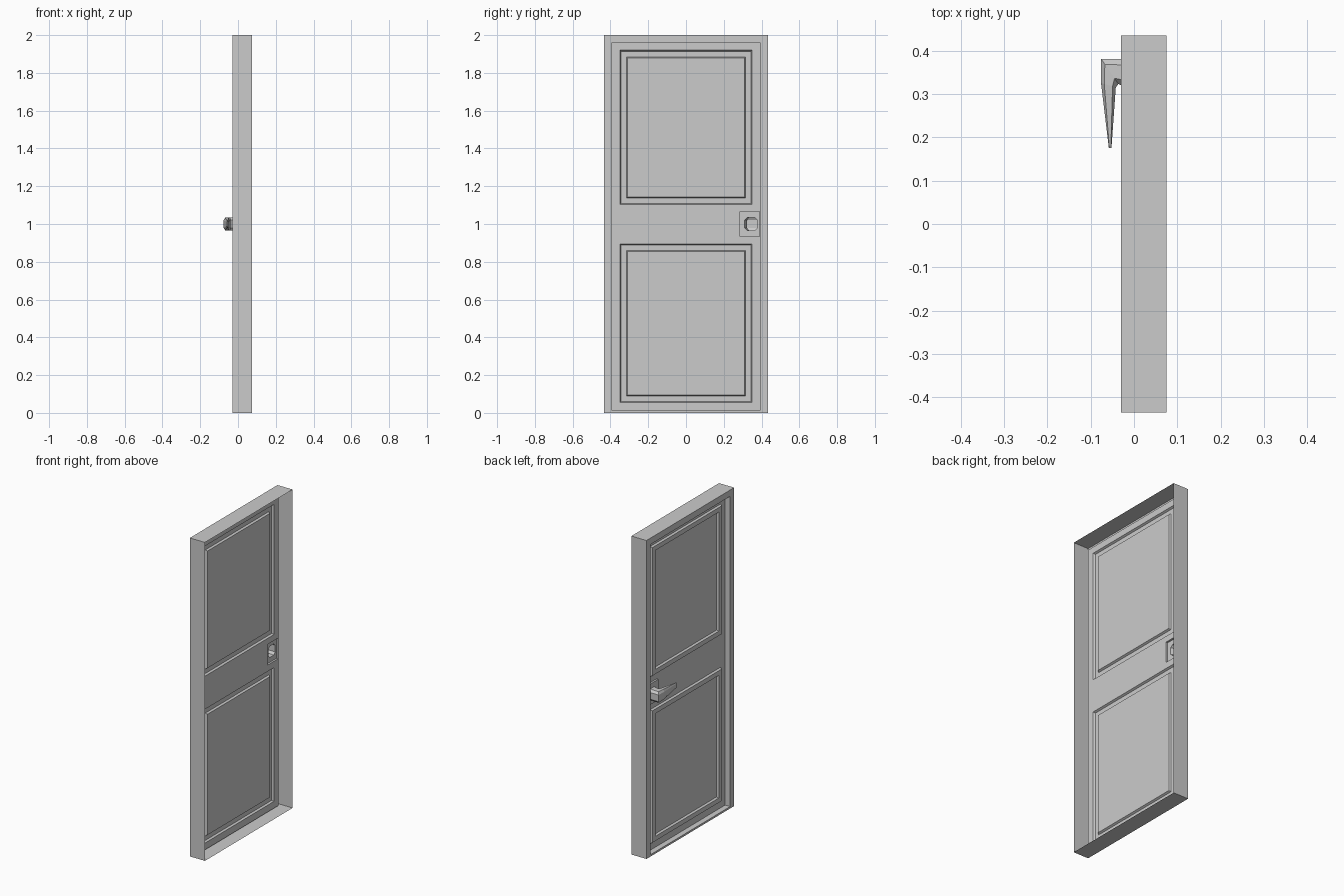
import bpy, bmesh

if "Cube" in bpy.data.objects:
    bpy.data.objects.remove(bpy.data.objects["Cube"])

DOOR_X = 0.005   # plane of the door leaf
RIDGE = 0.012    # moulding height


def finish(name, bm):
    bmesh.ops.remove_doubles(bm, verts=bm.verts, dist=0.0001)
    mesh = bpy.data.meshes.new(name)
    bm.to_mesh(mesh)
    bm.free()
    obj = bpy.data.objects.new(name, mesh)
    bpy.context.collection.objects.link(obj)
    return obj


def loft(name, loops, cap=False):
    """Skin a sequence of closed loops, all with equal point counts."""
    bm = bmesh.new()
    rings = [[bm.verts.new(p) for p in loop] for loop in loops]
    n = len(rings[0])
    for a, b in zip(rings, rings[1:]):
        for i in range(n):
            j = (i + 1) % n
            bm.faces.new((a[i], b[i], b[j], a[j]))
    if cap:
        bm.faces.new(rings[-1][::-1])
    return finish(name, bm)


def rect(x, y0, y1, z0, z1, inset=0.0, repeat=1):
    y0, y1, z0, z1 = y0 + inset, y1 - inset, z0 + inset, z1 - inset
    corners = [(x, y0, z0), (x, y1, z0), (x, y1, z1), (x, y0, z1)]
    return [c for c in corners for _ in range(repeat)]


def octagon(inner, outer, h, f=0.22, b=0.6, zc=1.0):
    """Chamfered section standing on the plan line inner-outer."""
    shape = [(0, -b), (f, -1), (1 - f, -1), (1, -b),
             (1, b), (1 - f, 1), (f, 1), (0, b)]
    return [(inner[0] + (outer[0] - inner[0]) * t,
             inner[1] + (outer[1] - inner[1]) * t, zc + h * s) for t, s in shape]


# Frame: thin casing, open towards the wall side
outer = (-0.435, 0.435, 0.0, 2.0)
opening = (-0.395, 0.395, 0.012, 1.96)
loft("door_frame", [rect(0.075, *outer), rect(-0.03, *outer),
                    rect(-0.03, *opening), rect(DOOR_X, *opening)])

# Door leaf: flat sheet with openings for panels and lock plate
panels = {"lower_panel": (-0.35, 0.35, 0.055, 0.895),
          "upper_panel": (-0.35, 0.35, 1.103, 1.92)}
plate = (0.285, 0.39, 0.935, 1.065)
holes = list(panels.values()) + [plate]
ys = sorted({v for r in holes + [opening] for v in r[:2]})
zs = sorted({v for r in holes + [opening] for v in r[2:]})
bm = bmesh.new()
for y0, y1 in zip(ys, ys[1:]):
    for z0, z1 in zip(zs, zs[1:]):
        if not any(r[0] <= y0 and y1 <= r[1] and r[2] <= z0 and z1 <= r[3] for r in holes):
            bm.faces.new([bm.verts.new(p) for p in rect(DOOR_X, y0, y1, z0, z1)[::-1]])
finish("door_leaf", bm)

# Panels with raised moulding borders
for name, r in panels.items():
    loft(name, [rect(DOOR_X, *r), rect(DOOR_X - RIDGE, *r, inset=0.006),
                rect(DOOR_X - RIDGE, *r, inset=0.035),
                rect(DOOR_X, *r, inset=0.041)], cap=True)

# Lock plate, pierced where the hollow handle starts
px = DOOR_X - 0.012
root = octagon((px, 0.311), (px, 0.378), 0.035)
loft("handle_plate", [rect(DOOR_X, *plate, repeat=2), rect(px, *plate, repeat=2), root])

# Handle: post, mitred bend, tapered lever
loft("handle", [root,
                octagon((-0.03, 0.320), (-0.03, 0.380), 0.035),
                octagon((-0.036, 0.323), (-0.076, 0.381), 0.035),
                octagon((-0.042, 0.315), (-0.076, 0.325), 0.033),
                octagon((-0.052, 0.175), (-0.058, 0.175), 0.016)], cap=True)
